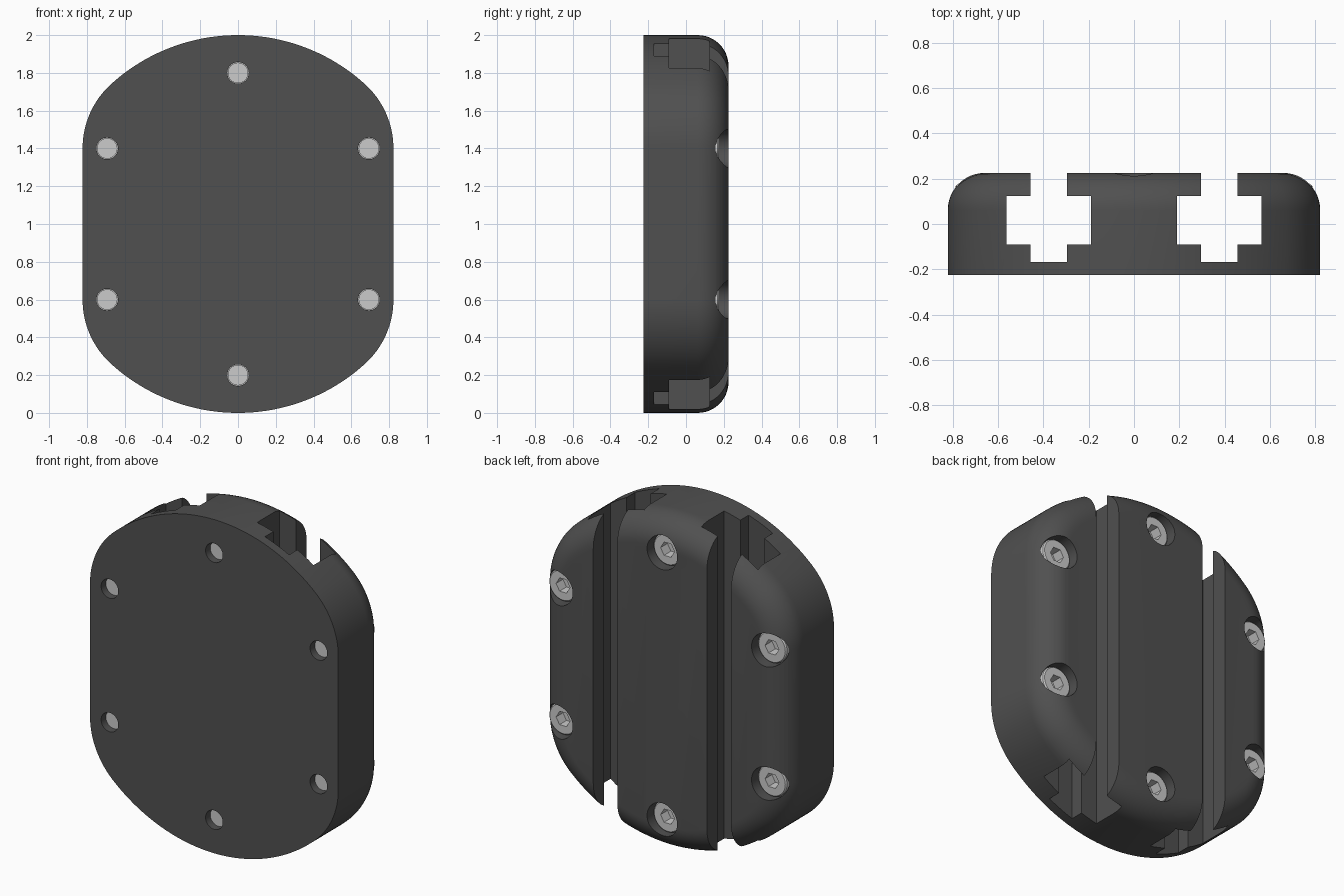
import bpy, bmesh
from math import sin, cos, pi, atan2, radians, sqrt

if "Cube" in bpy.data.objects:
    bpy.data.objects.remove(bpy.data.objects["Cube"])

BACK, FILLET, HALF_W = 0.226, 0.165, 0.823
CORNER_R, CX, CZ = 0.46, 0.363, 0.4      # side corner arc, blends into a unit circle
SCREWS = [(0.8 * sin(k * pi / 3), 1 + 0.8 * cos(k * pi / 3)) for k in range(6)]


def make_object(name, bm):
    bmesh.ops.recalc_face_normals(bm, faces=bm.faces)
    me = bpy.data.meshes.new(name)
    bm.to_mesh(me)
    bm.free()
    ob = bpy.data.objects.new(name, me)
    bpy.context.collection.objects.link(ob)
    return ob


def loft(bm, rings):
    """Closed skin through equal-length rings, capped at both ends."""
    vs = [[bm.verts.new(p) for p in r] for r in rings]
    n = len(vs[0])
    for a, b in zip(vs, vs[1:]):
        for i in range(n):
            bm.faces.new((a[i], a[(i + 1) % n], b[(i + 1) % n], b[i]))
    bm.faces.new(vs[0])
    bm.faces.new(vs[-1])


def lathe(bm, profile, x, z, sides=40):
    """Stepped round solid along y from (radius, y) pairs."""
    loft(bm, [[(x + r * cos(2 * pi * i / sides), y, z + r * sin(2 * pi * i / sides))
               for i in range(sides)] for r, y in profile])


def outline(d, y):
    """Body outline inset by d, at depth y."""
    t = atan2(CZ, CX)
    quarter = [(CX + (CORNER_R - d) * cos(t * i / 16), CZ + (CORNER_R - d) * sin(t * i / 16))
               for i in range(17)]
    quarter += [((1 - d) * cos(t + (pi / 2 - t) * i / 20), (1 - d) * sin(t + (pi / 2 - t) * i / 20))
                for i in range(1, 21)]
    half = quarter + [(-x, z) for x, z in reversed(quarter[:-1])]
    full = half + [(-x, -z) for x, z in half]
    return [(x, y, 1 + z) for x, z in full]


def subtract(ob, cutter):
    cutter.hide_render = True
    mod = ob.modifiers.new("cut", 'BOOLEAN')
    mod.object = cutter
    mod.operation = 'DIFFERENCE'
    mod.solver = 'EXACT'
    bpy.ops.object.select_all(action='DESELECT')
    bpy.context.view_layer.objects.active = ob
    ob.select_set(True)
    bpy.ops.object.modifier_apply(modifier=mod.name)
    bpy.data.objects.remove(cutter)
    bpy.ops.object.shade_smooth_by_angle(angle=radians(30))


# Body with a rounded back rim
bm = bmesh.new()
rings = [outline(0, -BACK)]
for i in range(13):
    a = pi / 2 * i / 12
    rings.append(outline(FILLET * (1 - cos(a)), BACK - FILLET * (1 - sin(a))))
loft(bm, rings)
body = make_object("body", bm)
mat = bpy.data.materials.new("dark_grey")
mat.diffuse_color = (0.08, 0.08, 0.08, 1)
mat.use_nodes = True
mat.node_tree.nodes["Principled BSDF"].inputs["Base Color"].default_value = mat.diffuse_color
body.data.materials.append(mat)

# Vertical stepped strap slots and counterbored screw holes
bm = bmesh.new()
half = [(0.08, -0.169), (0.08, -0.09), (0.187, -0.09), (0.187, 0.124), (0.08, 0.124), (0.08, 0.4)]
section = half + [(-x, y) for x, y in reversed(half)]
for sx in (-0.377, 0.377):
    loft(bm, [[(sx + x, y, z) for x, y in section] for z in (-0.2, 2.2)])
for x, z in SCREWS:
    lathe(bm, [(0.057, -0.4), (0.057, 0.04), (0.1, 0.04), (0.1, 0.4)], x, z)
subtract(body, make_object("body_cutter", bm))

# Cap screws with hexagonal sockets
bm, sockets = bmesh.new(), bmesh.new()
for x, z in SCREWS:
    lathe(bm, [(0.054, -0.185), (0.054, 0.045), (0.095, 0.045), (0.095, 0.168), (0.088, 0.175)], x, z)
    lathe(sockets, [(0.046, 0.11), (0.046, 0.3)], x, z, 6)
screws = make_object("screws", bm)
subtract(screws, make_object("socket_cutter", sockets))
